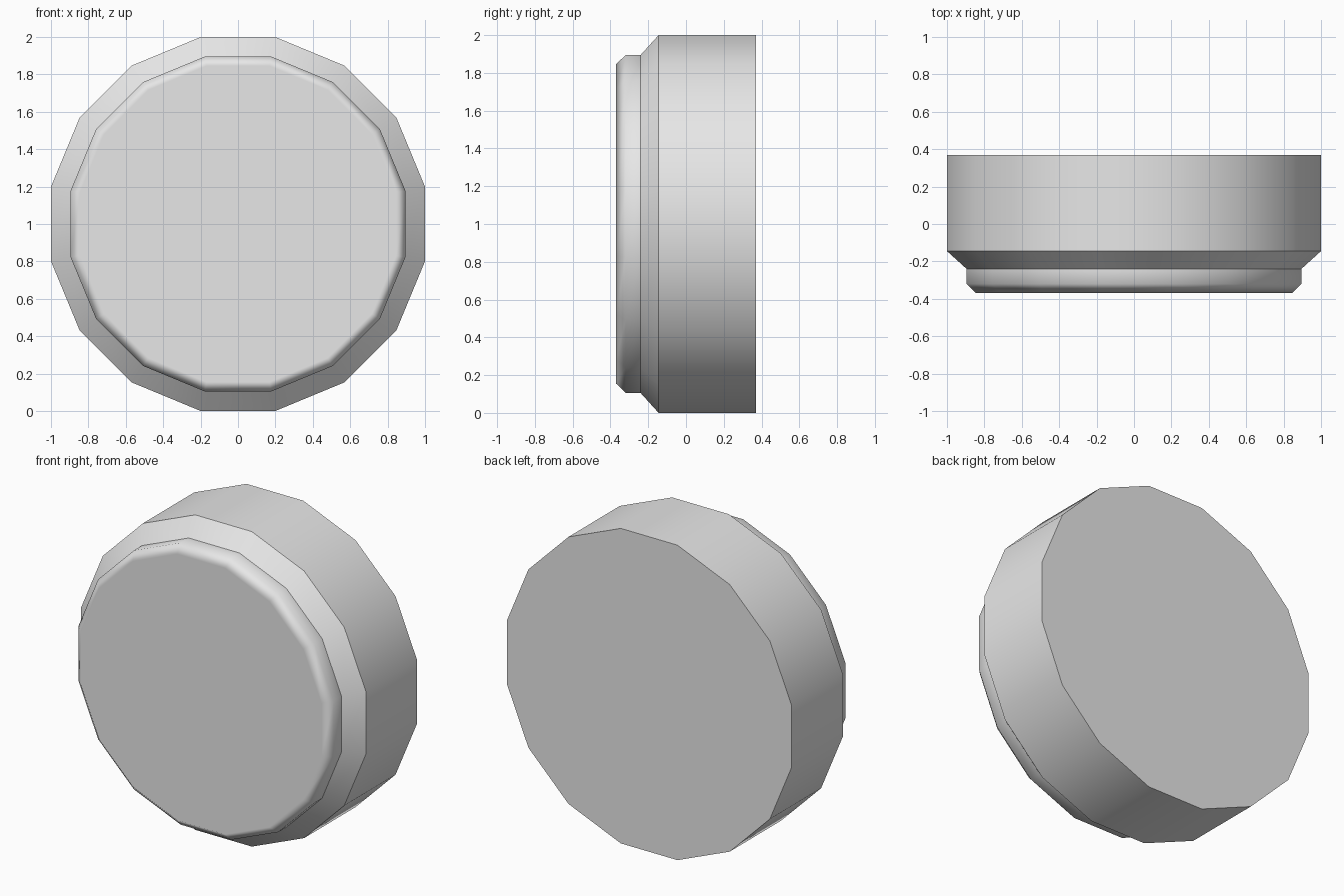
import bpy, bmesh, math

if "Cube" in bpy.data.objects:
    bpy.data.objects.remove(bpy.data.objects["Cube"])

SIDES = 16
CORNER = 1 / math.cos(math.pi / SIDES)  # flat-to-corner radius ratio

grey = bpy.data.materials.new("light_grey")
grey.diffuse_color = (0.8, 0.8, 0.8, 1)
grey.use_nodes = True
grey.node_tree.nodes["Principled BSDF"].inputs["Base Color"].default_value = grey.diffuse_color


def lathe(name, profile, cap_front=False, cap_back=False, sharp_angle=180):
    """Sweep (flat radius, y) points, front to back, around the y axis."""
    bm = bmesh.new()
    rings = []
    for radius, y in profile:
        ring = []
        for i in range(SIDES):
            a = 2 * math.pi * (i + 0.5) / SIDES
            ring.append(bm.verts.new((radius * CORNER * math.cos(a), y,
                                      1 + radius * CORNER * math.sin(a))))
        rings.append(ring)
    for r0, r1 in zip(rings, rings[1:]):
        for i in range(SIDES):
            j = (i + 1) % SIDES
            bm.faces.new((r0[i], r0[j], r1[j], r1[i]))
    if cap_front:
        bm.faces.new(rings[0][::-1])
    if cap_back:
        bm.faces.new(rings[-1])
    # Make every face point away from the middle of the drum
    bm.normal_update()
    for f in bm.faces:
        c = f.calc_center_median()
        c.z -= 1
        if f.normal.dot(c) < 0:
            f.normal_flip()
    for f in bm.faces:
        f.smooth = True
    for e in bm.edges:
        if len(e.link_faces) == 2:
            e.smooth = e.calc_face_angle() < math.radians(sharp_angle)
    mesh = bpy.data.meshes.new(name)
    bm.to_mesh(mesh)
    bm.free()
    mesh.materials.append(grey)
    obj = bpy.data.objects.new(name, mesh)
    bpy.context.collection.objects.link(obj)
    return obj


# Wide drum with a chamfered front rim and a flat back
lathe("drum_body", [(0.895, -0.24), (1.0, -0.145), (1.0, 0.37)],
      cap_back=True, sharp_angle=30)

# Raised front plate with a soft bevelled edge
plate = lathe("front_plate", [(0.845, -0.37), (0.895, -0.32), (0.895, -0.24)],
              cap_front=True)
weighted = plate.modifiers.new("flat_front_shading", 'WEIGHTED_NORMAL')
weighted.weight = 100
